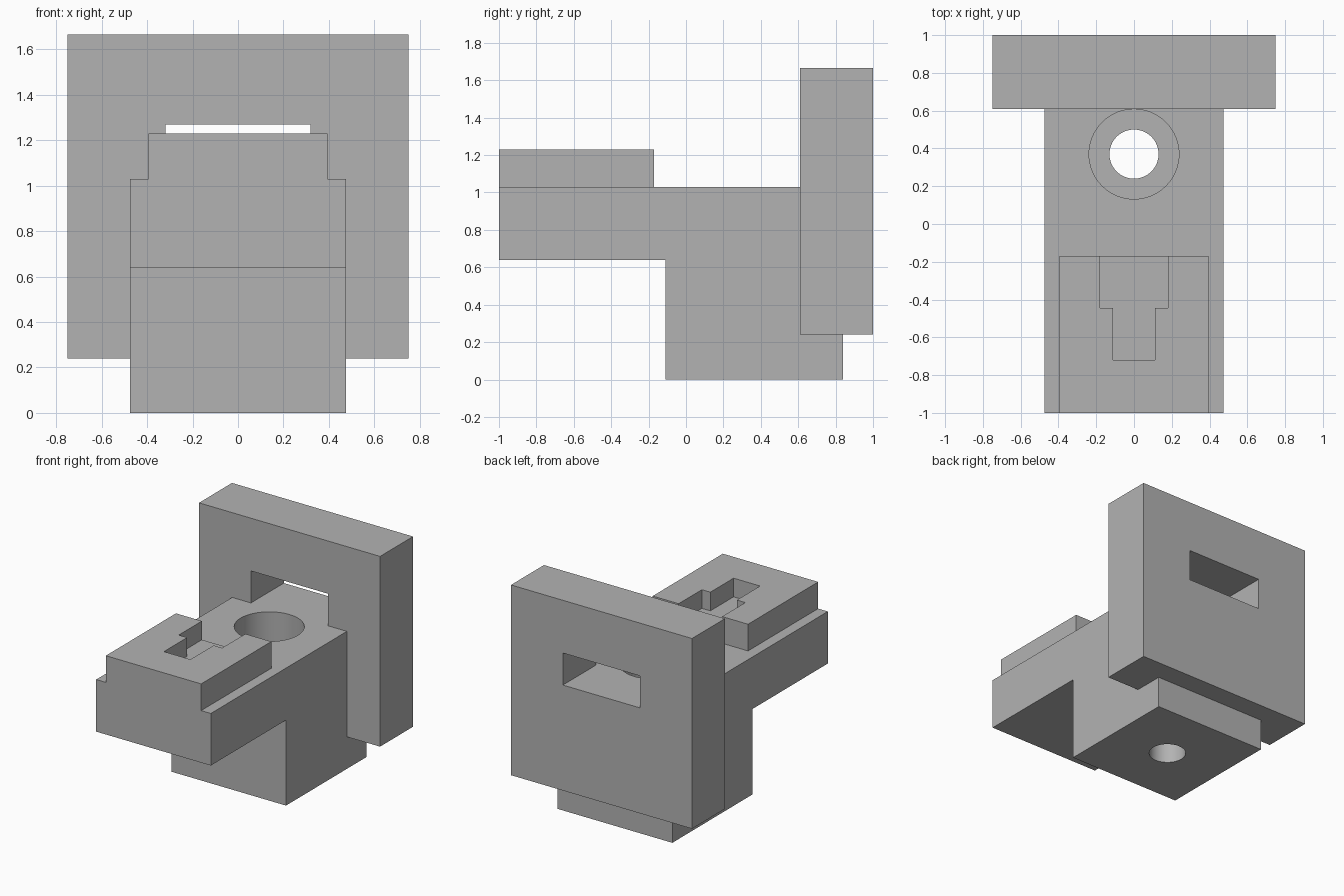
import bpy, bmesh, math
from mathutils import Vector

cube = bpy.data.objects.get("Cube")
if cube:
    bpy.data.objects.remove(cube, do_unlink=True)

grey = bpy.data.materials.new("plain grey")
grey.use_nodes = True
COLOUR = (0.45, 0.45, 0.45, 1)
grey.diffuse_color = COLOUR
grey.node_tree.nodes["Principled BSDF"].inputs["Base Color"].default_value = COLOUR


def prism(name, outline, direction):
    """Extrude a closed outline of 3D points along a direction."""
    bm = bmesh.new()
    face = bm.faces.new([bm.verts.new(p) for p in outline])
    grown = bmesh.ops.extrude_face_region(bm, geom=[face], use_keep_orig=True)
    moved = [v for v in grown["geom"] if isinstance(v, bmesh.types.BMVert)]
    bmesh.ops.translate(bm, verts=moved, vec=Vector(direction))
    bmesh.ops.recalc_face_normals(bm, faces=bm.faces)
    mesh = bpy.data.meshes.new(name)
    bm.to_mesh(mesh)
    bm.free()
    mesh.materials.append(grey)
    obj = bpy.data.objects.new(name, mesh)
    bpy.context.collection.objects.link(obj)
    return obj


def box(name, half_x, y0, y1, z0, z1):
    outline = [(-half_x, y0, z0), (half_x, y0, z0), (half_x, y1, z0), (-half_x, y1, z0)]
    return prism(name, outline, (0, 0, z1 - z0))


def cylinder(name, radius, y, z0, z1, sides=64):
    turns = [2 * math.pi * i / sides for i in range(sides)]
    outline = [(radius * math.cos(a), y + radius * math.sin(a), z0) for a in turns]
    return prism(name, outline, (0, 0, z1 - z0))


def cut(target, cutter):
    """Subtract a cutter from the target and hide the cutter."""
    mod = target.modifiers.new(cutter.name, "BOOLEAN")
    mod.operation = "DIFFERENCE"
    mod.solver = "EXACT"
    mod.object = cutter
    cutter.hide_render = True
    cutter.hide_viewport = True
    bpy.context.view_layer.objects.active = target
    bpy.ops.object.modifier_apply(modifier=mod.name)


DECK = 1.03          # top of the main body
HALF = 0.475         # half width of the main body

# Main body: post with an arm reaching forward
side = [(-1, 0.64), (-0.11, 0.64), (-0.11, 0), (0.84, 0), (0.84, DECK), (-1, DECK)]
body = prism("main_body", [(-HALF, y, z) for y, z in side], (2 * HALF, 0, 0))

# Stepped bolt hole, wide above and narrow below
cut(body, cylinder("counterbore_cutter", 0.238, 0.37, 0.4, 1.2))
cut(body, cylinder("bolt_hole_cutter", 0.13, 0.37, -0.1, 0.5))

# Upright plate with a window level with the deck
plate = box("back_plate", 0.75, 0.61, 1, 0.24, 1.665)
cut(plate, box("window_cutter", 0.32, 0.5, 1.1, DECK, 1.27))
# Clear the part of the plate filled by the body
cut(plate, box("body_socket_cutter", HALF, 0.5, 0.84, 0.1, DECK))

# Raised pad with a stepped slot open at its rear
pad = box("raised_pad", 0.395, -1, -0.17, DECK, 1.23)
half_slot = [(0.11, -0.72), (0.11, -0.445), (0.18, -0.445), (0.18, -0.1)]
slot = half_slot + [(-x, y) for x, y in reversed(half_slot)]
cut(pad, prism("slot_cutter", [(x, y, 1.09) for x, y in slot], (0, 0, 0.3)))

# Smooth the round walls, keep the edges crisp
for obj in (body, plate, pad):
    bpy.ops.object.select_all(action="DESELECT")
    obj.select_set(True)
    bpy.context.view_layer.objects.active = obj
    bpy.ops.object.shade_smooth_by_angle(angle=math.radians(30))
